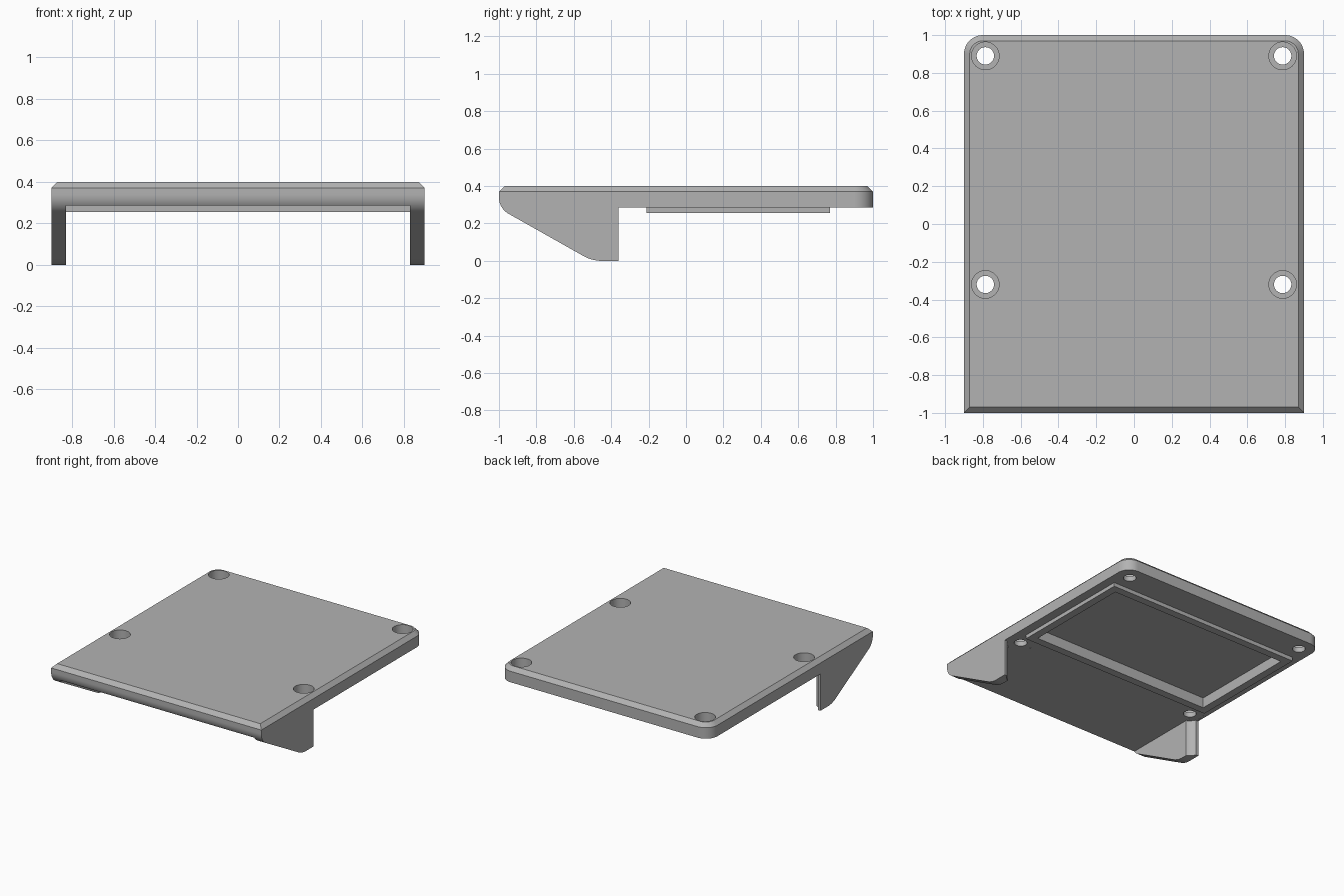
import bpy, bmesh
from math import cos, sin, radians

if "Cube" in bpy.data.objects:
    bpy.data.objects.remove(bpy.data.objects["Cube"], do_unlink=True)

grey = bpy.data.materials.new("plain_grey")
grey.use_nodes = True
colour = (0.45, 0.45, 0.45, 1)
grey.diffuse_color = colour
grey.node_tree.nodes["Principled BSDF"].inputs["Base Color"].default_value = colour


def add_object(name, bm):
    bmesh.ops.recalc_face_normals(bm, faces=bm.faces)
    mesh = bpy.data.meshes.new(name)
    bm.to_mesh(mesh)
    bm.free()
    mesh.materials.append(grey)
    obj = bpy.data.objects.new(name, mesh)
    bpy.context.collection.objects.link(obj)
    return obj


def box(name, low, high):
    bm = bmesh.new()
    bmesh.ops.create_cube(bm, size=1)
    for v in bm.verts:
        for i in range(3):
            v.co[i] = low[i] if v.co[i] < 0 else high[i]
    return add_object(name, bm)


def cylinder(name, x, y, bottom, top, radius):
    bm = bmesh.new()
    bmesh.ops.create_cone(bm, cap_ends=True, segments=48, radius1=radius,
                          radius2=radius, depth=top - bottom)
    bmesh.ops.translate(bm, verts=bm.verts, vec=(x, y, (top + bottom) / 2))
    return add_object(name, bm)


def arc(y, z, radius, start, end, steps):
    angles = [radians(start + (end - start) * i / steps) for i in range(steps + 1)]
    return [(y + radius * cos(a), z + radius * sin(a)) for a in angles]


def combine(target, tool, operation):
    bpy.ops.object.select_all(action='DESELECT')
    target.select_set(True)
    bpy.context.view_layer.objects.active = target
    mod = target.modifiers.new(operation, 'BOOLEAN')
    mod.operation = operation
    mod.solver = 'EXACT'
    mod.object = tool
    bpy.ops.object.modifier_apply(modifier=mod.name)
    bpy.data.objects.remove(tool, do_unlink=True)


W, TOP, UNDER = 0.9, 0.4, 0.285
LEG_BACK, INNER = -0.36, 0.83

# Side profile of plate and legs, drawn across the full width
profile = [(-1, TOP), *arc(-0.9, 0.339, 0.1, 180, 240, 12),
           *arc(-0.45, 0.2, 0.2, 240, 270, 8),
           (LEG_BACK, 0), (LEG_BACK, UNDER), (1, UNDER), (1, TOP)]
bm = bmesh.new()
face = bm.faces.new([bm.verts.new((-W, y, z)) for y, z in profile])
swept = bmesh.ops.extrude_face_region(bm, geom=[face])["geom"]
bmesh.ops.translate(bm, vec=(2 * W, 0, 0),
                    verts=[g for g in swept if isinstance(g, bmesh.types.BMVert)])
bmesh.ops.recalc_face_normals(bm, faces=bm.faces)

# Rounded back corners, then the chamfer round the top
corners = [e for e in bm.edges if all(v.co.y > 0.99 for v in e.verts)
           and abs(e.verts[0].co.z - e.verts[1].co.z) > 0.05]
bmesh.ops.bevel(bm, geom=corners, offset=0.1, segments=12, profile=0.5, affect='EDGES')
rim_edges = [e for e in bm.edges if all(v.co.z > TOP - 0.001 for v in e.verts)]
bmesh.ops.bevel(bm, geom=rim_edges, offset=0.03, segments=1, affect='EDGES')
tray = add_object("mounting_plate", bm)

# Open space between the two legs
combine(tray, box("leg_gap", (-INNER, -1.1, -0.1), (INNER, LEG_BACK, UNDER + 0.002)),
        'DIFFERENCE')

# Raised frame underneath with its pocket
combine(tray, box("under_frame", (-INNER, -0.21, 0.255), (INNER, 0.77, 0.31)), 'UNION')
combine(tray, box("frame_pocket", (-0.77, -0.15, 0.2), (0.77, 0.71, 0.335)), 'DIFFERENCE')

# Stepped screw holes, with clearance in the legs below the front pair
for x in (-0.787, 0.787):
    for y in (-0.32, 0.89):
        combine(tray, cylinder("screw_hole", x, y, 0.2, 0.5, 0.046), 'DIFFERENCE')
        combine(tray, cylinder("screw_head_recess", x, y, 0.325, 0.5, 0.073), 'DIFFERENCE')
    combine(tray, cylinder("screw_clearance", x, -0.32, -0.1, UNDER + 0.001, 0.1),
            'DIFFERENCE')

tray.select_set(True)
bpy.context.view_layer.objects.active = tray
bpy.ops.object.shade_smooth_by_angle(angle=radians(25))
